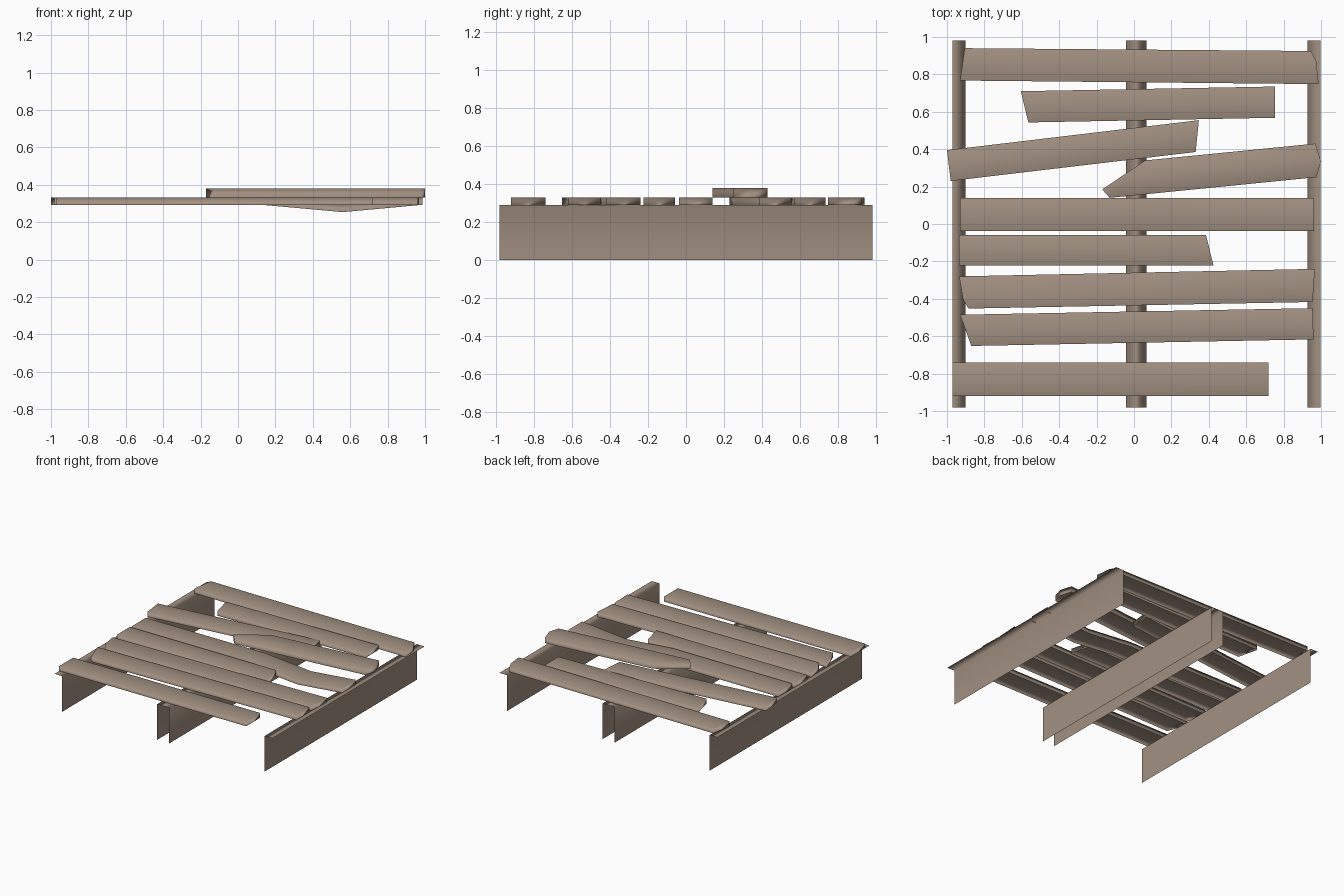
import bpy, bmesh

if "Cube" in bpy.data.objects:
    bpy.data.objects.remove(bpy.data.objects["Cube"])

RAIL_Z, TOP_Z, HIGH_Z = 0.291, 0.331, 0.380

wood = bpy.data.materials.new("weathered_wood")
wood.diffuse_color = (0.36, 0.28, 0.22, 1)
wood.use_nodes = True
wood.node_tree.nodes["Principled BSDF"].inputs["Base Color"].default_value = wood.diffuse_color


def finish(name, bm):
    mesh = bpy.data.meshes.new(name)
    bm.to_mesh(mesh)
    bm.free()
    mesh.materials.append(wood)
    mesh.shade_smooth()
    obj = bpy.data.objects.new(name, mesh)
    bpy.context.collection.objects.link(obj)
    # smooth shading led by the large faces
    obj.modifiers.new("weighted_normals", "WEIGHTED_NORMAL").mode = "FACE_AREA"
    return obj


def sheet_rail(name, profile, y=0.982):
    """Thin open rail: an (x, z) profile, left to right, swept along y."""
    bm = bmesh.new()
    rows = [[bm.verts.new((x, s * y, z)) for x, z in profile] for s in (-1, 1)]
    for i in range(len(profile) - 1):
        bm.faces.new((rows[0][i], rows[0][i + 1], rows[1][i + 1], rows[1][i]))
    finish(name, bm)


def plank(name, outline, z0=RAIL_Z, z1=TOP_Z, sag=None):
    """Hollow-backed board: counter-clockwise top-view outline, top and sides."""
    sag = sag or {}
    bm = bmesh.new()
    low = [bm.verts.new((x, y, z0 - sag.get(x, 0))) for x, y in outline]
    high = [bm.verts.new((x, y, z1 - sag.get(x, 0))) for x, y in outline]
    n = len(outline)
    for i in range(n):
        j = (i + 1) % n
        bm.faces.new((low[i], low[j], high[j], high[i]))
    if sag:
        # bent board: quads between matching front and back points
        for i in range(n // 2 - 1):
            k = n - 1 - i
            bm.faces.new((high[i], high[i + 1], high[k - 1], high[k]))
    else:
        bm.faces.new(high)
    finish(name, bm)


# Supporting rails: L-shaped at the sides, open channel in the middle
sheet_rail("left_rail", [(-0.97, RAIL_Z), (-0.90, RAIL_Z), (-0.90, 0)])
sheet_rail("centre_rail", [(-0.043, 0), (-0.043, RAIL_Z), (0.066, RAIL_Z), (0.066, 0)])
sheet_rail("right_rail", [(0.927, 0), (0.927, RAIL_Z), (0.998, RAIL_Z)])

# Deck boards, back to front
boards = {
    "back_board": [(-0.93, 0.767), (0.987, 0.748), (0.975, 0.87), (0.945, 0.925), (-0.905, 0.94)],
    "short_board": [(-0.605, 0.71), (-0.565, 0.543), (0.755, 0.568), (0.753, 0.735)],
    "loose_board": [(-1.0, 0.395), (-0.98, 0.23), (0.33, 0.385), (0.347, 0.555)],
    "snapped_board": [(-0.935, -0.058), (-0.935, -0.223), (0.425, -0.223), (0.385, -0.058)],
    "chipped_board": [(-0.935, -0.28), (-0.915, -0.40), (-0.885, -0.452), (0.955, -0.417), (0.967, -0.24)],
    "slanted_board": [(-0.93, -0.485), (-0.87, -0.652), (0.96, -0.617), (0.955, -0.45)],
    "front_board": [(-0.97, -0.74), (-0.97, -0.92), (0.718, -0.92), (0.718, -0.74)],
}
for name, outline in boards.items():
    plank(name, outline)

# Sagging board, broken between the centre and right rails
xs = [-0.93, 0.15, 0.56, 0.963]
plank("sagging_board",
      [(x, -0.038) for x in xs] + [(x, 0.14) for x in reversed(xs)],
      sag={0.56: 0.037})

# Splintered board lying on top of the deck
plank("splintered_board",
      [(-0.17, 0.185), (-0.13, 0.14), (0.975, 0.25), (1.0, 0.335), (0.97, 0.43), (0.06, 0.34)],
      z0=TOP_Z, z1=HIGH_Z)
